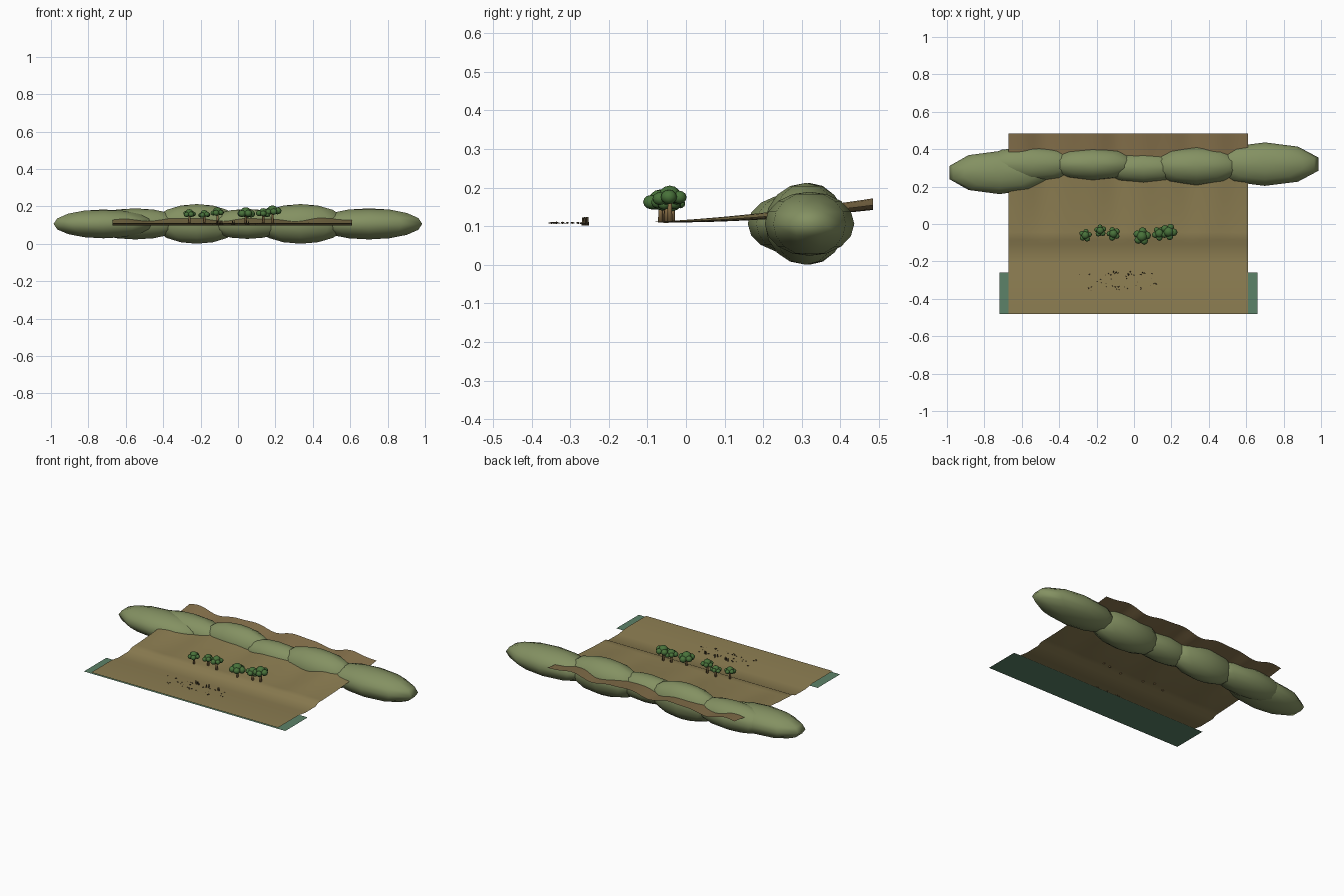
import bpy, bmesh, math, random
from mathutils import Matrix, Vector

if "Cube" in bpy.data.objects:
    bpy.data.objects.remove(bpy.data.objects["Cube"])

random.seed(4)


def srgb(r, g, b):
    f = lambda c: (c / 255 / 12.92) if c < 10 else ((c / 255 + 0.055) / 1.055) ** 2.4
    return (f(r), f(g), f(b), 1)


def material(name, rgb):
    m = bpy.data.materials.new(name)
    m.diffuse_color = srgb(*rgb)
    m.use_nodes = True
    m.node_tree.nodes["Principled BSDF"].inputs["Base Color"].default_value = m.diffuse_color
    return m


SAND = material("dry_sand", (141, 126, 82))
EARTH = material("brown_earth", (135, 114, 76))
WATER = material("green_water", (92, 130, 104))
HILL = material("olive_hill", (132, 145, 98))
LEAF = material("leaf_green", (72, 114, 58))
BARK = material("tan_bark", (138, 112, 72))
STONE = material("dark_stone", (84, 72, 50))


def finish(name, bm, mats, smooth=True):
    me = bpy.data.meshes.new(name)
    bm.to_mesh(me)
    bm.free()
    for m in mats:
        me.materials.append(m)
    for p in me.polygons:
        p.use_smooth = smooth
    ob = bpy.data.objects.new(name, me)
    bpy.context.collection.objects.link(ob)
    return ob


def blob(bm, center, radii, seg=10, rings=8):
    mat = Matrix.Translation(center) @ Matrix.Diagonal((*radii, 1))
    bmesh.ops.create_uvsphere(bm, u_segments=seg, v_segments=rings, radius=1, matrix=mat)


# Ground height: sand bar, dry channel, bank, then a rolling rise to the back
PROFILE = [(-0.48, 0.107), (-0.28, 0.107), (-0.21, 0.097), (-0.11, 0.098), (-0.085, 0.111)]


def ground_z(x, y):
    if y <= PROFILE[-1][0]:
        for (y0, z0), (y1, z1) in zip(PROFILE, PROFILE[1:]):
            if y <= y1:
                return z0 + (z1 - z0) * max(0, y - y0) / (y1 - y0)
    t = (y + 0.085) / 0.57
    wave = 0.7 * math.cos((x + 0.64) * 17) + 0.3 * math.sin(x * 31 + 1)
    return 0.111 + 0.047 * t ** 1.6 + 0.016 * t ** 0.8 * wave


def make_ground():
    bm = bmesh.new()
    ys = [p[0] for p in PROFILE] + [-0.085 + 0.57 * i / 14 for i in range(1, 15)]
    xs = [-0.67 + 1.28 * i / 48 for i in range(49)]
    rows = [[bm.verts.new((x, y, ground_z(x, y))) for x in xs] for y in ys]
    for a, b in zip(rows, rows[1:]):
        for i in range(48):
            f = bm.faces.new((a[i], a[i + 1], b[i + 1], b[i]))
            f.material_index = 1 if f.calc_center_median().y > 0.36 else 0
    finish("ground", bm, [SAND, EARTH])


make_ground()

# Water sheet just below the sand bar
bm = bmesh.new()
bm.faces.new([bm.verts.new((x, y, 0.1))
              for x, y in ((-0.72, -0.48), (0.66, -0.48), (0.66, -0.26), (-0.72, -0.26))])
finish("water", bm, [WATER], False)

# Row of long hills: x, y, half length, half depth, half height
HILLS = [(-0.72, 0.275, 0.28, 0.115, 0.077), (-0.55, 0.32, 0.27, 0.095, 0.083),
         (-0.22, 0.32, 0.24, 0.09, 0.106), (0.05, 0.3, 0.23, 0.083, 0.08),
         (0.335, 0.31, 0.255, 0.105, 0.106), (0.7, 0.32, 0.3, 0.116, 0.083)]
for i, (x, y, a, b, c) in enumerate(HILLS):
    bm = bmesh.new()
    blob(bm, (x, y, 0.106), (a, b, c))
    finish(f"hill_{i + 1}", bm, [HILL])

# Trees: x, y, crown radius, crown top height
TREES = [(-0.26, -0.06, 0.036, 0.185), (-0.18, -0.035, 0.034, 0.18),
         (-0.11, -0.052, 0.038, 0.195), (0.042, -0.066, 0.048, 0.195),
         (0.135, -0.05, 0.04, 0.19), (0.185, -0.042, 0.046, 0.205)]
for i, (x, y, r, top) in enumerate(TREES):
    base = ground_z(x, y) - 0.002
    mid = top - 0.52 * r
    # trunk
    bm = bmesh.new()
    bmesh.ops.create_cone(bm, cap_ends=True, segments=7, radius1=0.007, radius2=0.005,
                          depth=mid - base,
                          matrix=Matrix.Translation((x, y, (mid + base) / 2)))
    finish(f"trunk_{i + 1}", bm, [BARK])
    # crown of one central clump and a ring of smaller ones
    bm = bmesh.new()
    blob(bm, (x, y, mid), (r * 0.6, r * 0.6, r * 0.52), 8, 6)
    turn = random.random() * 6
    for k in range(5):
        a = turn + k * math.tau / 5
        s = r * random.uniform(0.38, 0.46)
        blob(bm, (x + math.cos(a) * r * 0.58, y + math.sin(a) * r * 0.58,
                  mid - r * random.uniform(0.1, 0.3)), (s, s, s * 0.9), 8, 6)
    finish(f"crown_{i + 1}", bm, [LEAF])

# Scattered stones on the sand bar
bm = bmesh.new()
for k in range(42):
    x = random.triangular(-0.31, 0.15, -0.08)
    y = random.uniform(-0.36, -0.26)
    s = random.uniform(0.002, 0.0045)
    bmesh.ops.create_icosphere(bm, subdivisions=1, radius=1,
                               matrix=Matrix.Translation((x, y, ground_z(x, y) + s * 0.4))
                               @ Matrix.Diagonal((s * 1.3, s, s * 0.7, 1)))
finish("stones", bm, [STONE], False)

# Short upright stubs at the edge of the channel
bm = bmesh.new()
for k, x in enumerate((-0.11, -0.095, -0.085, -0.03, -0.02, 0.045, 0.055)):
    y = -0.255 - 0.004 * (k % 4)
    bmesh.ops.create_cone(bm, cap_ends=True, segments=5, radius1=0.004, radius2=0.002,
                          depth=0.022, matrix=Matrix.Translation((x, y, 0.112)))
finish("stubs", bm, [STONE], False)
